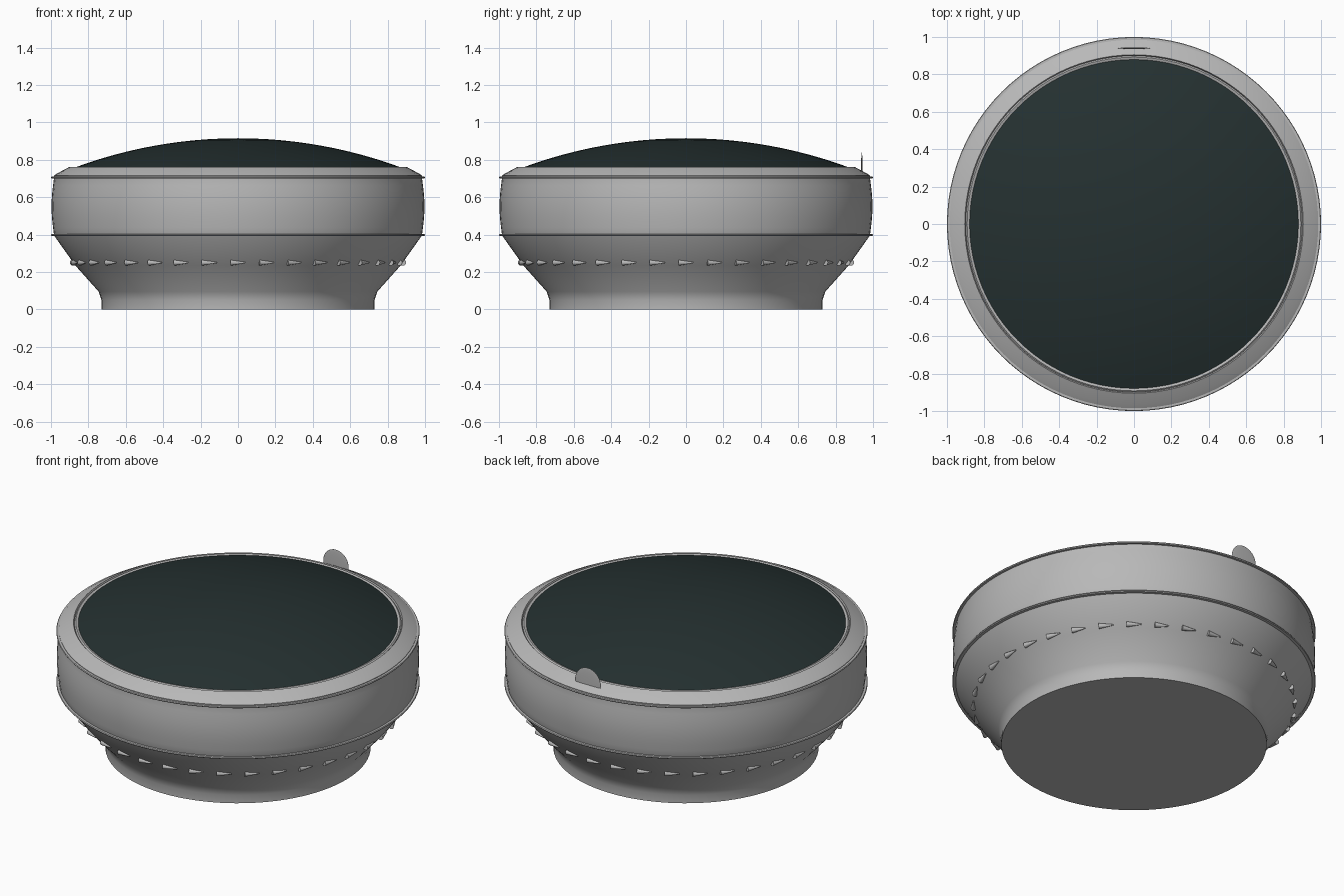
import bpy
import math
from mathutils import Matrix, Vector

cube = bpy.data.objects.get("Cube")
if cube:
    bpy.data.objects.remove(cube, do_unlink=True)


def material(name, rgb):
    m = bpy.data.materials.new(name)
    m.use_nodes = True
    m.diffuse_color = (*rgb, 1)
    m.node_tree.nodes["Principled BSDF"].inputs["Base Color"].default_value = (*rgb, 1)
    return m


grey = material("light grey", (0.48, 0.48, 0.48))
dark = material("dark teal", (0.018, 0.03, 0.03))


def finish(ob, name, mat, angle=30):
    ob.name = name
    ob.data.materials.append(mat)
    bpy.ops.object.select_all(action="DESELECT")
    ob.select_set(True)
    bpy.context.view_layer.objects.active = ob
    bpy.ops.object.shade_smooth_by_angle(angle=math.radians(angle))
    return ob


def lathe(name, profile, mat, n=96, closed=False, angle=30):
    """Spin (radius, z) points, listed bottom to top, around z."""
    verts, rings, faces = [], [], []
    for r, z in profile:
        count = n if r > 0 else 1
        rings.append([len(verts) + i for i in range(count)])
        verts += [(r * math.cos(math.tau * i / n), r * math.sin(math.tau * i / n), z)
                  for i in range(count)]
    pairs = list(zip(rings, rings[1:]))
    if closed:
        pairs.append((rings[-1], rings[0]))
    for a, b in pairs:
        for i in range(n):
            j = (i + 1) % n
            if len(a) == 1:
                faces.append((a[0], b[j], b[i]))
            elif len(b) == 1:
                faces.append((a[i], a[j], b[0]))
            else:
                faces.append((a[i], a[j], b[j], b[i]))
    me = bpy.data.meshes.new(name)
    me.from_pydata(verts, [], faces)
    ob = bpy.data.objects.new(name, me)
    bpy.context.collection.objects.link(ob)
    return finish(ob, name, mat, angle)


# Body: foot, flared underside, bulged wall and bevelled shoulder
wall = [(0.984 + 0.013 * math.sin(math.pi * t / 8), 0.4 + 0.3 * t / 8) for t in range(9)]
lathe("body", [(0, 0), (0.73, 0), (0.73, 0.05), (0.745, 0.095), (0.87, 0.235),
               (0.98, 0.39)] + wall +
      [(0.985, 0.715), (0.965, 0.728), (0.92, 0.752), (0.905, 0.76),
       (0.892, 0.735), (0.86, 0.735)], grey)

# Thin lips around the wall
for label, z in (("lower_lip", 0.397), ("upper_lip", 0.706)):
    lathe(label, [(0.97, z - 0.006), (0.997, z - 0.005), (1.0, z),
                  (0.997, z + 0.005), (0.97, z + 0.006)], grey, closed=True)

# Inner ring holding the dome
lathe("dome_ring", [(0.87, 0.73), (0.9, 0.73), (0.899, 0.754), (0.892, 0.76),
                    (0.882, 0.758), (0.87, 0.75)], grey, closed=True)

# Shallow spherical dome
edge, low, high = 0.882, 0.755, 0.915
rise = high - low
radius = (edge ** 2 + rise ** 2) / (2 * rise)
span = math.asin(edge / radius)
dome = [(radius * math.sin(span * (1 - i / 12)),
         high - radius + radius * math.cos(span * (1 - i / 12))) for i in range(12)]
lathe("dome", dome + [(0, high)], dark)

# Ring of small cones lying along the underside
for i in range(36):
    a = math.tau * i / 36 - math.pi / 2
    bpy.ops.mesh.primitive_cone_add(vertices=12, radius1=0.016, radius2=0.003, depth=0.08)
    cone = bpy.context.object
    tangent = Vector((-math.sin(a), math.cos(a), 0))
    cone.matrix_world = (Matrix.Translation((0.883 * math.cos(a), 0.883 * math.sin(a), 0.25))
                         @ tangent.to_track_quat("Z", "Y").to_matrix().to_4x4())
    finish(cone, f"grip_cone_{i + 1}", grey)

# Thin round tab standing at the back of the shoulder
bpy.ops.mesh.primitive_uv_sphere_add(segments=32, ring_count=16, radius=1)
tab = bpy.context.object
tab.matrix_world = Matrix.Translation((0, 0.94, 0.755)) @ Matrix.Diagonal((0.085, 0.004, 0.085, 1))
finish(tab, "index_tab", grey)
